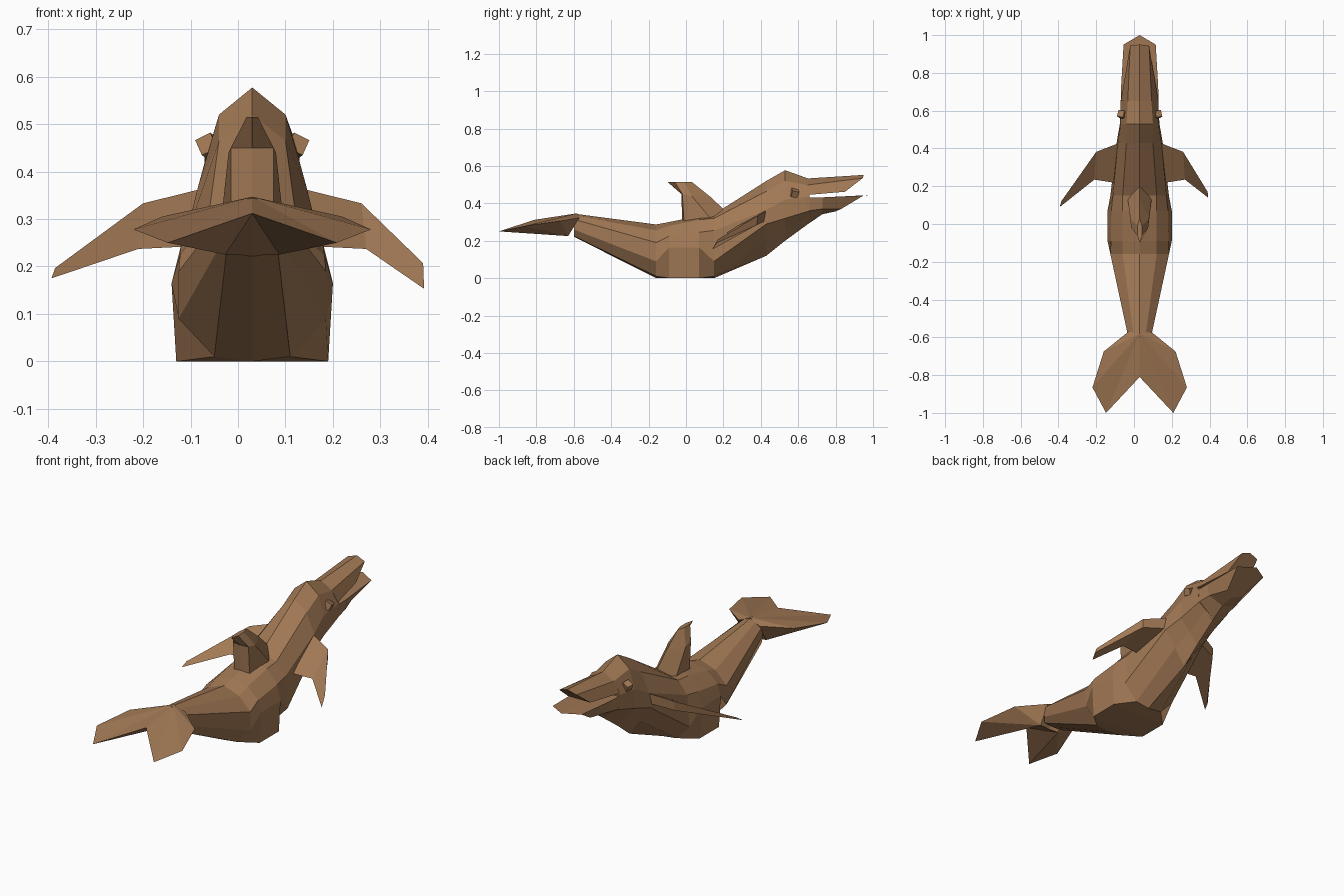
import bpy, bmesh

if "Cube" in bpy.data.objects:
    bpy.data.objects.remove(bpy.data.objects["Cube"])

CX = 0.03  # the body axis sits slightly off centre
skin = bpy.data.materials.new("brown_skin")
skin.diffuse_color = (0.36, 0.19, 0.09, 1)
skin.use_nodes = True
skin.node_tree.nodes["Principled BSDF"].inputs["Base Color"].default_value = skin.diffuse_color


def finish(bm, name):
    bmesh.ops.recalc_face_normals(bm, faces=bm.faces)
    mesh = bpy.data.meshes.new(name)
    bm.to_mesh(mesh)
    bm.free()
    mesh.materials.append(skin)
    obj = bpy.data.objects.new(name, mesh)
    bpy.context.collection.objects.link(obj)
    return obj


def mirrored(half):
    """Half ring (x >= 0) to a full closed ring."""
    return half + [(-x, y, z) for x, y, z in reversed(half) if x > 0]


def loft(name, rings, dx=CX):
    bm = bmesh.new()
    loops = [[bm.verts.new((x + dx, y, z)) for x, y, z in r] for r in rings]
    n = len(loops[0])
    for a, b in zip(loops, loops[1:]):
        for i in range(n):
            j = (i + 1) % n
            bm.faces.new((a[i], a[j], b[j], b[i]))
    bm.faces.new(loops[0])
    bm.faces.new(loops[-1])
    return finish(bm, name)


# Body: y, top z, ridge, flank, side, belly edge, bottom z
stations = [
    (-0.60, .345, (.03, .338), (.06, .315), (.058, .26), (.055, .225), .222),
    (-0.16, .287, (.09, .255), (.155, .19), (.155, .09), (.08, .01), 0),
    (-0.09, .300, (.09, .28), (.152, .225), (.17, .165), (.16, 0), 0),
    (0.07, .332, (.09, .312), (.15, .245), (.17, .165), (.16, 0), 0),
    (0.15, .342, (.09, .32), (.142, .255), (.155, .09), (.08, .01), 0),
    (0.43, .520, (.07, .465), (.115, .365), (.122, .29), (.06, .205), .12),
    (0.53, .577, (.07, .52), (.1, .42), (.105, .32), (.05, .26), .2),
    (0.66, .530, (.062, .495), (.1, .437), (.095, .36), (.05, .33), .295),
]
loft("body", [mirrored([(0, y, t)] + [(x, y, z) for x, z in mid] + [(0, y, b)])
              for y, t, *mid, b in stations])

# Open beak
loft("upper_jaw", [
    mirrored([(0, .65, .533), (.063, .65, .498), (.1, .65, .445)]),
    mirrored([(0, .95, .552), (.05, .945, .535), (.065, .85, .462)])])
loft("lower_jaw", [
    mirrored([(0, .65, .43), (.1, .65, .43), (.095, .65, .36), (0, .65, .288)]),
    mirrored([(0, .73, .432), (.098, .73, .432), (.085, .73, .37), (0, .73, .342)]),
    mirrored([(0, 1, .445), (.085, .95, .442), (.05, .83, .37), (0, .8, .357)])])

# Dorsal fin, leaning back
loft("dorsal_fin", [
    mirrored([(0, .21, .36), (.063, .13, .32), (.045, -.01, .3), (0, -.02, .3)]),
    mirrored([(0, .13, .435), (.05, .03, .44), (.045, -.02, .45), (0, -.025, .45)]),
    mirrored([(0, .03, .515), (.012, -.01, .515), (.012, -.06, .515), (0, -.1, .515)])])

# Flippers: each ring is leading top, leading bottom, trailing edge
for side, name, tip in ((1, "right_flipper", [(.36, .17, .207), (.357, .165, .19), (.362, .14, .153)]),
                        (-1, "left_flipper", [(.415, .12, .197), (.413, .115, .185), (.423, .09, .175)])):
    rings = [[(.08, .44, .37), (.08, .43, .31), (.08, .21, .245)],
             [(.23, .382, .333), (.23, .38, .285), (.24, .235, .237)], tip]
    loft(name, [[(side * x, y, z) for x, y, z in r] for r in rings])

# Tail flukes: wedge fanned from the tail stock to a notched outline
bm = bmesh.new()
top, notch, under = [bm.verts.new((CX, y, z)) for y, z in
                     ((-.58, .347), (-.81, .312), (-.63, .223))]
for s in (1, -1):
    edge = [bm.verts.new((CX + s * x, y, z)) for x, y, z in
            ((.06, -.57, .322), (.19, -.675, .305), (.25, -.865, .278), (.178, -1, .25))] + [notch]
    low = bm.verts.new((CX + s * .057, -.63, .225))
    for a, b in zip(edge, edge[1:]):
        bm.faces.new((top, a, b))
        bm.faces.new((low, b, a))
    bm.faces.new((under, low, notch))
    bm.faces.new((top, edge[0], low, under))
finish(bm, "tail_flukes")

# Eyes: small tilted blocks
for s, name in ((1, "right_eye"), (-1, "left_eye")):
    bm = bmesh.new()
    bmesh.ops.create_cube(bm, size=.036)
    eye = finish(bm, name)
    eye.location = (CX + s * .093, .58, .455)
    eye.rotation_euler = (-.2, s * .45, s * .15)
